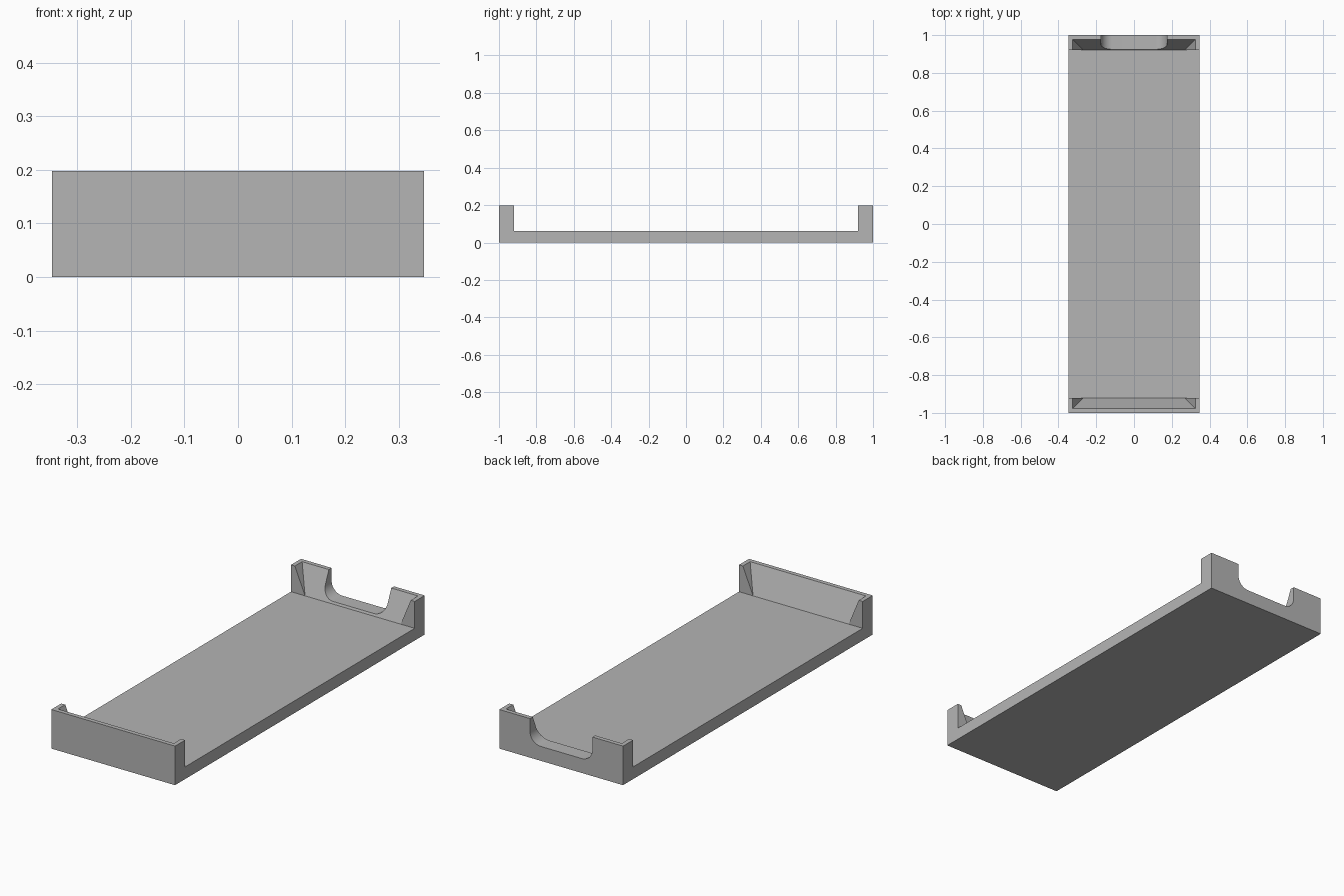
import bpy, bmesh, math

cube = bpy.data.objects.get("Cube")
if cube:
    bpy.data.objects.remove(cube, do_unlink=True)

# Main dimensions
W, L, H = 0.347, 1.0, 0.198        # half width, half length, height
F = 0.062                          # floor thickness
E, P = 0.92, 0.978                 # inner face of end wall, pocket's outer rim
X, B = 0.325, 0.268                # pocket half width at rim and at floor
NOTCH, NOTCH_Z, R = 0.175, 0.073, 0.06

grey = bpy.data.materials.new("plain grey")
grey.use_nodes = True
colour = (0.46, 0.46, 0.46, 1)
grey.diffuse_color = colour
grey.node_tree.nodes["Principled BSDF"].inputs["Base Color"].default_value = colour


def make_object(name, faces):
    """Mesh object from polygons given as corner points."""
    bm = bmesh.new()
    for pts in faces:
        bm.faces.new([bm.verts.new(p) for p in pts])
    bmesh.ops.remove_doubles(bm, verts=bm.verts, dist=1e-5)
    bmesh.ops.recalc_face_normals(bm, faces=bm.faces)
    # The lowest face must look down
    lowest = min(bm.faces, key=lambda f: f.calc_center_median().z)
    lowest.normal_update()
    if lowest.normal.z > 0:
        bmesh.ops.reverse_faces(bm, faces=bm.faces)
    mesh = bpy.data.meshes.new(name)
    bm.to_mesh(mesh)
    bm.free()
    mesh.materials.append(grey)
    obj = bpy.data.objects.new(name, mesh)
    bpy.context.collection.objects.link(obj)
    return obj


# One quarter of the tray: floor, side, end wall and tapered pocket
quarter = [
    [(0, 0, 0), (W, 0, 0), (W, L, 0), (0, L, 0)],                          # underside
    [(0, 0, F), (W, 0, F), (W, E, F), (B, E, F), (0, E, F)],               # floor
    [(W, 0, 0), (W, L, 0), (W, L, H), (W, E, H), (W, E, F), (W, 0, F)],    # side
    [(0, L, 0), (W, L, 0), (W, L, H), (0, L, H)],                          # end
    [(0, L, H), (W, L, H), (W, E, H), (X, E, H), (X, P, H), (0, P, H)],    # rim
    [(W, E, F), (W, E, H), (X, E, H), (B, E, F)],                          # post
    [(X, E, H), (X, P, H), (B, E, F)],                                     # pocket side
    [(0, P, H), (X, P, H), (B, E, F), (0, E, F)],                          # pocket slope
]
tray = make_object("tray", quarter)
mirror = tray.modifiers.new("mirror", 'MIRROR')
mirror.use_axis = (True, True, False)

# Round-cornered notch through the back wall
arc = [(NOTCH - R + R * math.cos(a), NOTCH_Z + R - R * math.sin(a))
       for a in (math.pi / 2 * i / 12 for i in range(13))]
half = [(NOTCH, H + 0.1)] + arc
outline = half + [(-x, z) for x, z in reversed(half)]
front, back = ([(x, y, z) for x, z in outline] for y in (E - 0.03, L + 0.1))
n = len(outline)
walls = [[front[i], front[(i + 1) % n], back[(i + 1) % n], back[i]] for i in range(n)]
cutter = make_object("notch_cutter", [front, back] + walls)
cutter.hide_render = True
cut = tray.modifiers.new("notch", 'BOOLEAN')
cut.operation = 'DIFFERENCE'
cut.solver = 'EXACT'
cut.object = cutter

# Apply the modifiers and drop the cutter
bpy.ops.object.select_all(action='DESELECT')
tray.select_set(True)
bpy.context.view_layer.objects.active = tray
for name in ("mirror", "notch"):
    bpy.ops.object.modifier_apply(modifier=name)
bpy.data.objects.remove(cutter, do_unlink=True)

# Merge flat neighbours left by mirroring, then shade
bm = bmesh.new()
bm.from_mesh(tray.data)
bmesh.ops.dissolve_limit(bm, angle_limit=0.01, verts=bm.verts, edges=bm.edges)
bm.to_mesh(tray.data)
bm.free()
bpy.ops.object.shade_smooth_by_angle(angle=math.radians(30))
